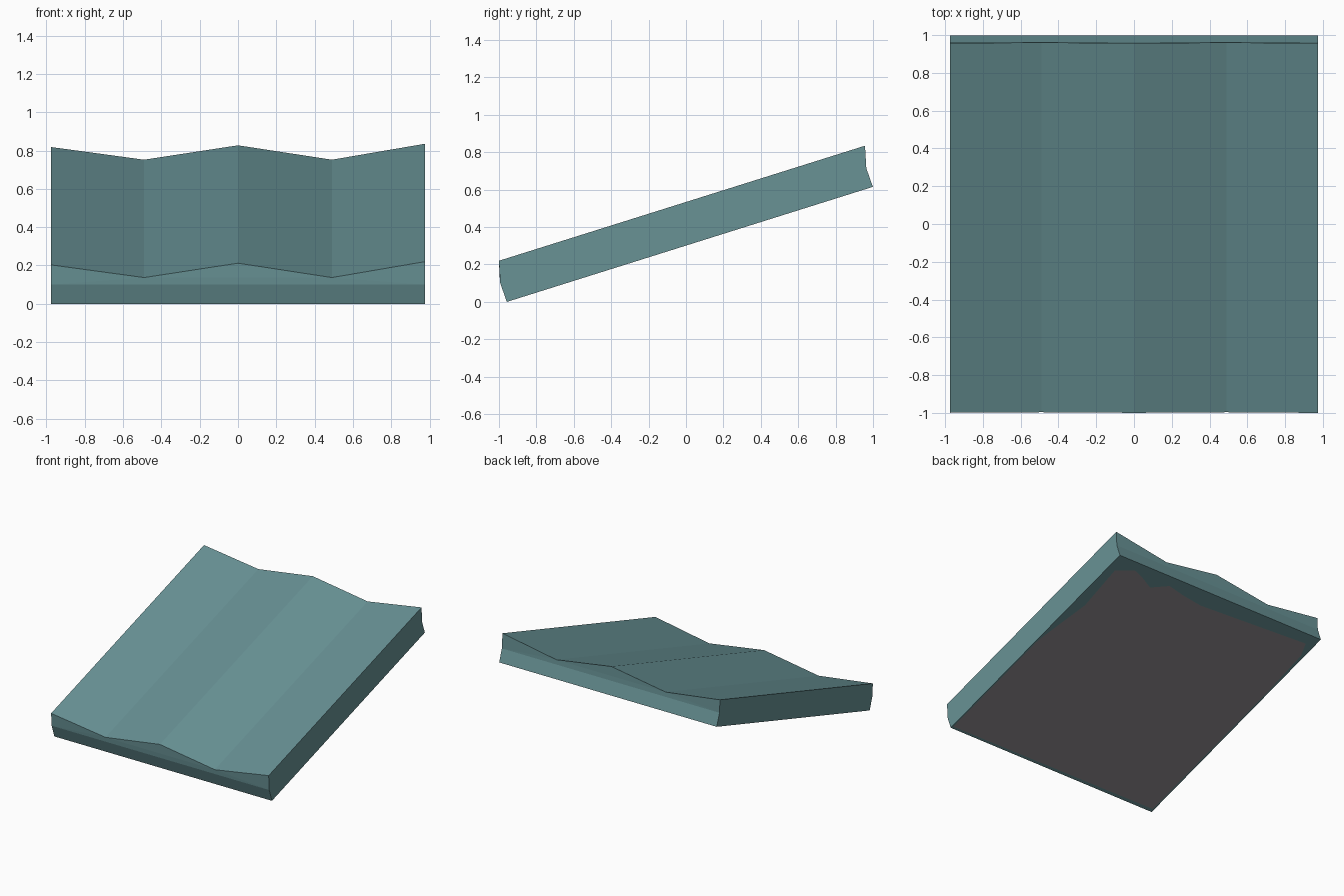
import bpy, bmesh
from mathutils import Vector

if "Cube" in bpy.data.objects:
    bpy.data.objects.remove(bpy.data.objects["Cube"])


def material(name, rgb):
    m = bpy.data.materials.new(name)
    m.diffuse_color = (*rgb, 1)
    m.use_nodes = True
    m.node_tree.nodes["Principled BSDF"].inputs["Base Color"].default_value = m.diffuse_color
    return m


def add_object(name, bm, mat):
    me = bpy.data.meshes.new(name)
    bm.to_mesh(me)
    bm.free()
    me.materials.append(mat)
    ob = bpy.data.objects.new(name, me)
    bpy.context.collection.objects.link(ob)
    return ob


teal = material("teal", (0.138, 0.287, 0.301))
grey = material("warm grey", (0.270, 0.255, 0.270))

W = 0.975
SWEEP = Vector((0, 1.957, 0.615))   # low end to high end

# Sloping slab: low end face (bent once at mid height, zigzag top) swept uphill
bm = bmesh.new()
bottom = [bm.verts.new((x, -0.958, 0)) for x in (-W, W)]
middle = [bm.verts.new((x, -0.993, 0.10)) for x in (-W, W)]
ridge = [(-W, 0.203), (-0.49, 0.137), (0, 0.212), (0.49, 0.137), (W, 0.22)]
top = [bm.verts.new((x, -0.995 - 0.005 * (z - 0.1) / 0.12, z)) for x, z in ridge]
end = [bm.faces.new([bottom[0], bottom[1], middle[1], middle[0]])]
# upper band split under each ridge point so every facet is clean
end.append(bm.faces.new([middle[0], middle[1]] + top[::-1]))
ret = bmesh.ops.extrude_face_region(bm, geom=end, use_keep_orig=True)
moved = [g for g in ret["geom"] if isinstance(g, bmesh.types.BMVert)]
bmesh.ops.translate(bm, verts=moved, vec=SWEEP)
bmesh.ops.recalc_face_normals(bm, faces=bm.faces)
bmesh.ops.triangulate(bm, faces=[f for f in bm.faces if len(f.verts) > 4])
add_object("corrugated_slab", bm, teal)

# Grey patch on the underside with a ragged upper edge:
# u runs from right to left, v from the high end to the low end
outline = [(0.034, 0.07), (0.105, 0.036), (0.15, 0.05), (0.217, 0.08),
           (0.281, 0.04), (0.36, 0.055), (0.457, 0.067), (0.7, 0.055),
           (0.96, 0.042), (0.985, 0.10), (0.993, 0.3), (0.993, 0.985),
           (0.005, 0.99), (0.005, 0.50), (0.011, 0.457), (0.049, 0.265),
           (0.04, 0.15)]
out = Vector((0, 0.30, -0.954)) * 0.002
bm = bmesh.new()
verts = [bm.verts.new(Vector((W - 2 * W * u, -0.958, 0)) + SWEEP * (1 - v) + out)
         for u, v in outline]
face = bm.faces.new(verts)
face.normal_update()
if face.normal.z > 0:
    face.normal_flip()
bmesh.ops.triangulate(bm, faces=[face])
add_object("underside_patch", bm, grey)
